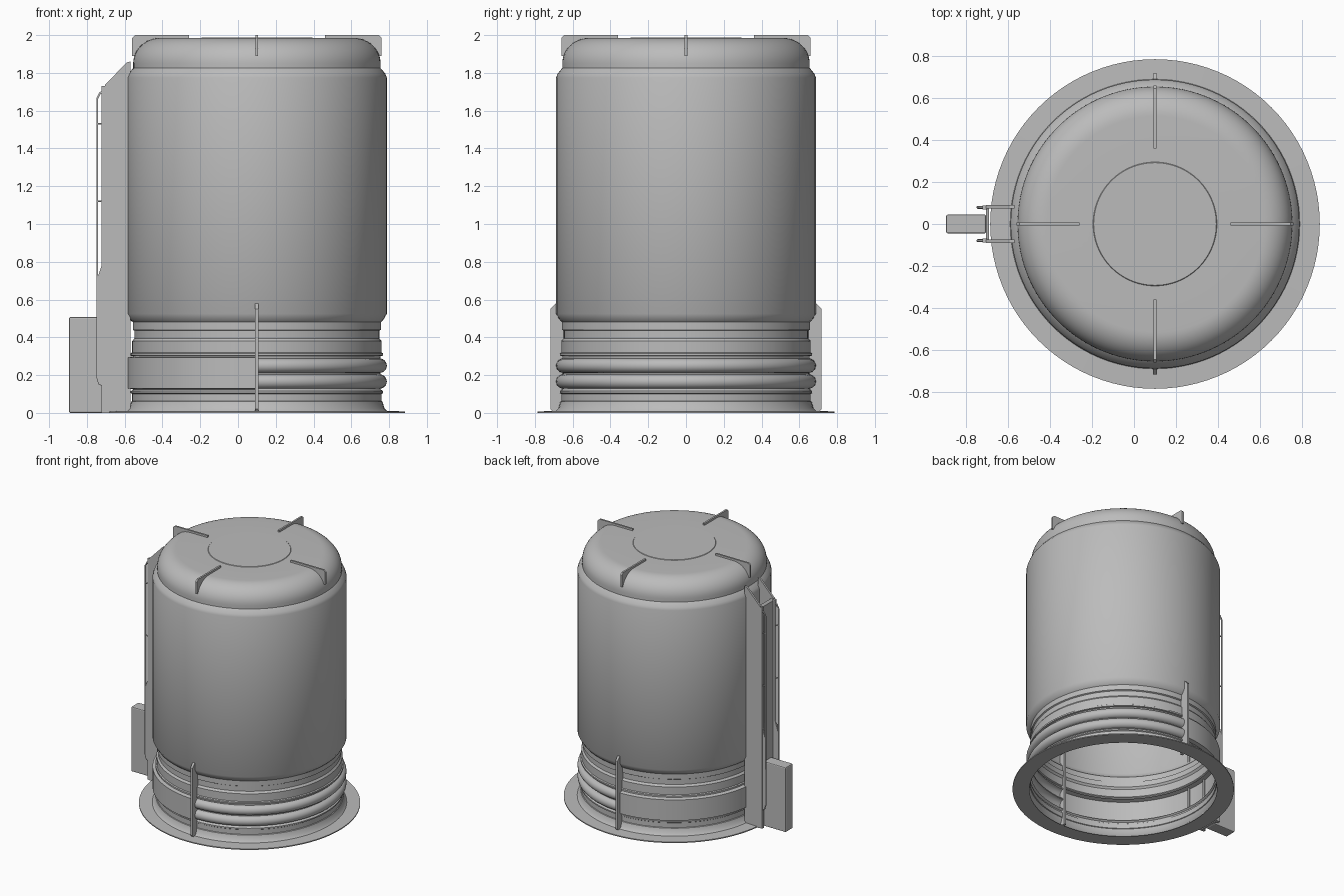
import bpy, bmesh, math
from mathutils import Matrix, Vector

if "Cube" in bpy.data.objects:
    bpy.data.objects.remove(bpy.data.objects["Cube"])

AX = 0.1  # x of the vessel axis

grey = bpy.data.materials.new("light grey")
grey.diffuse_color = (0.5, 0.5, 0.5, 1)
grey.use_nodes = True
grey.node_tree.nodes["Principled BSDF"].inputs["Base Color"].default_value = grey.diffuse_color


def finish(name, bm, smooth=True):
    bmesh.ops.recalc_face_normals(bm, faces=bm.faces)
    me = bpy.data.meshes.new(name)
    bm.to_mesh(me)
    bm.free()
    ob = bpy.data.objects.new(name, me)
    bpy.context.collection.objects.link(ob)
    me.materials.append(grey)
    if smooth:
        bpy.ops.object.select_all(action='DESELECT')
        ob.select_set(True)
        bpy.context.view_layer.objects.active = ob
        bpy.ops.object.shade_smooth_by_angle(angle=math.radians(35))
    return ob


def lathe(name, profile, start=0, sweep=360, segs=96):
    """Turn an (r, z) profile around the vessel axis."""
    bm = bmesh.new()
    vs = [bm.verts.new((r, 0, z)) for r, z in profile]
    es = [bm.edges.new(p) for p in zip(vs, vs[1:])]
    bmesh.ops.rotate(bm, verts=vs, cent=(0, 0, 0),
                     matrix=Matrix.Rotation(math.radians(start), 3, 'Z'))
    bmesh.ops.spin(bm, geom=vs + es, cent=(0, 0, 0), axis=(0, 0, 1),
                   angle=math.radians(sweep), steps=segs)
    bmesh.ops.remove_doubles(bm, verts=bm.verts, dist=0.0004)
    bmesh.ops.translate(bm, verts=bm.verts, vec=(AX, 0, 0))
    return finish(name, bm)


def plate(name, outline, thick, turn=0, origin=(0, 0, 0)):
    """Extrude an (x, z) outline along y, centred, then turn about z."""
    bm = bmesh.new()
    f = bm.faces.new([bm.verts.new((x, -thick / 2, z)) for x, z in outline])
    ext = bmesh.ops.extrude_face_region(bm, geom=[f])["geom"]
    bmesh.ops.translate(bm, verts=[v for v in ext if isinstance(v, bmesh.types.BMVert)],
                        vec=(0, thick, 0))
    bm.transform(Matrix.Translation(origin) @ Matrix.Rotation(math.radians(turn), 4, 'Z'))
    return finish(name, bm, False)


def rod(name, points, radius):
    """Round bar along a polyline."""
    cu = bpy.data.curves.new(name, 'CURVE')
    cu.dimensions = '3D'
    cu.bevel_depth = radius
    cu.bevel_resolution = 1
    cu.use_fill_caps = True
    sp = cu.splines.new('POLY')
    sp.points.add(len(points) - 1)
    for p, co in zip(sp.points, points):
        p.co = (*co, 1)
    cu.materials.append(grey)
    ob = bpy.data.objects.new(name, cu)
    bpy.context.collection.objects.link(ob)
    return ob


def arc(cr, cz, rr, rz, a0, a1, n):
    return [(cr + rr * math.cos(math.radians(a0 + (a1 - a0) * i / n)),
             cz + rz * math.sin(math.radians(a0 + (a1 - a0) * i / n))) for i in range(n + 1)]


# Base flange and skirt
lathe("base_flange", [(0.665, 0), (0.785, 0), (0.785, 0.008), (0.69, 0.01), (0.675, 0.025),
                      (0.665, 0.06), (0.66, 0.063), (0.66, 0.1), (0.668, 0.105),
                      (0.668, 0.115), (0.655, 0.125)])

# Bellows on one half, plain band on the other
bellows = ([(0.655, 0.125)] + arc(0.65, 0.166, 0.038, 0.038, -85, 85, 10)
           + arc(0.65, 0.25, 0.038, 0.038, -85, 85, 10) + [(0.655, 0.3)])
lathe("bellows", bellows, -90, 180, 48)
lathe("half_band", [(0.655, 0.125), (0.688, 0.13), (0.688, 0.292), (0.655, 0.3)], 90, 180, 48)

# Collar steps, main wall and shoulder
lathe("main_shell", [(0.655, 0.3), (0.668, 0.303), (0.668, 0.315), (0.66, 0.32), (0.66, 0.38),
                     (0.648, 0.395), (0.648, 0.435), (0.657, 0.44), (0.657, 0.48),
                     (0.668, 0.49), (0.688, 0.525), (0.688, 1.775), (0.68, 1.795),
                     (0.66, 1.82), (0.655, 1.825)])

# Domed lid with a faint raised disc
dome = arc(0.515, 1.85, 0.14, 0.135, 0, 90, 12)
lathe("lid", [(0.655, 1.825)] + dome + [(0.295, 1.985), (0.292, 1.988), (0, 1.988)])

# Four lid fins that follow the dome
fin = [(0.36, 1.98), (0.36, 2.0), (0.645, 2.0), (0.66, 1.985), (0.66, 1.89), (0.635, 1.89),
       (0.61, 1.93), (0.55, 1.975)]
for i in range(4):
    plate(f"lid_fin_{i}", fin, 0.014, 90 * i, (AX, 0, 0))

# Upright ribs at front and back of the base
rib = [(0.64, 0), (0.70, 0), (0.718, 0.02), (0.718, 0.55), (0.69, 0.58), (0.64, 0.58)]
for side, turn in (("front", -90), ("back", 90)):
    plate(f"{side}_rib", rib, 0.018, turn, (AX, 0, 0))

# Side duct: two cheeks, a web, and a sloped lower cover
cheek = [(-0.705, 0), (-0.57, 0), (-0.57, 1.86), (-0.59, 1.855), (-0.705, 1.735)]
lower = [(-0.745, 0.18), (-0.73, 0.15), (-0.70, 0.14), (-0.70, 0.85), (-0.71, 0.82), (-0.745, 0.71)]
for s in (-1, 1):
    plate("duct_cheek", cheek, 0.016, 0, (0, s * 0.083, 0))
    plate("duct_lip", [(-0.722, 0.0), (-0.70, 0.0), (-0.70, 1.73), (-0.722, 1.73)],
          0.02, 0, (0, s * 0.079, 0))
    plate("lower_cover_side", lower, 0.014, 0, (0, s * 0.078, 0))
    # Guard rail with stand-offs
    y = s * 0.08
    rod("guard_rail", [(-0.705, y, 1.70), (-0.73, y, 1.695), (-0.745, y, 1.665),
                       (-0.745, y, 0.19), (-0.735, y, 0.155), (-0.705, y, 0.14)], 0.006)
    for z in (0.29, 0.71, 1.12, 1.53):
        rod("rail_standoff", [(-0.745, y, z), (-0.70, y, z)], 0.005)
plate("duct_web", [(-0.705, 0), (-0.69, 0), (-0.69, 1.735), (-0.705, 1.72)], 0.16)

# Control box with softened outer edges
box = plate("control_box", [(-0.895, 0), (-0.705, 0), (-0.705, 0.507), (-0.895, 0.507)], 0.09)
bev = box.modifiers.new("soft_edges", 'BEVEL')
bev.width = 0.008
bev.segments = 2
